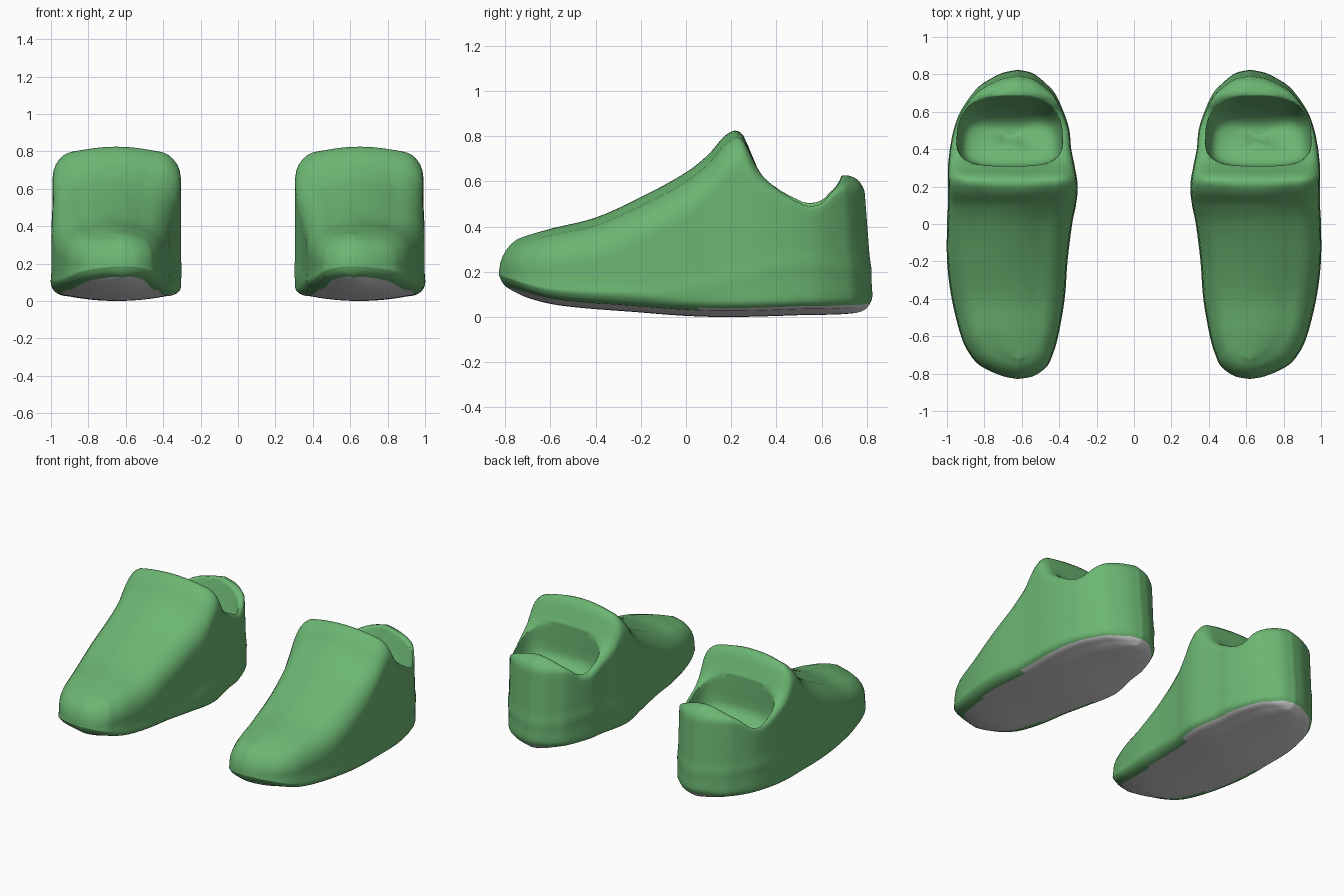
import bpy, bmesh, math
from mathutils import Matrix

if "Cube" in bpy.data.objects:
    bpy.data.objects.remove(bpy.data.objects["Cube"])


def material(name, rgb):
    m = bpy.data.materials.new(name)
    m.diffuse_color = (*rgb, 1)
    m.use_nodes = True
    m.node_tree.nodes["Principled BSDF"].inputs["Base Color"].default_value = m.diffuse_color
    return m


green = material("green_fabric", (0.15, 0.47, 0.17))
grey = material("grey_rubber", (0.70, 0.70, 0.70))


def curve(points):
    """Smooth function through (position, value) points."""
    n = len(points)
    slope = []
    for i in range(n):
        a, b = points[max(i - 1, 0)], points[min(i + 1, n - 1)]
        slope.append((b[1] - a[1]) / (b[0] - a[0]))

    def f(x):
        x = min(max(x, points[0][0]), points[-1][0])
        i = 0
        while i < n - 2 and x > points[i + 1][0]:
            i += 1
        (x0, v0), (x1, v1) = points[i], points[i + 1]
        h = x1 - x0
        t = (x - x0) / h
        return ((2 * t**3 - 3 * t**2 + 1) * v0 + (t**3 - 2 * t**2 + t) * h * slope[i]
                + (3 * t**2 - 2 * t**3) * v1 + (t**3 - t**2) * h * slope[i + 1])
    return f


# Plan outline: y, outer x, inner x
plan = [(-.825, -.62, -.62), (-.81, -.70, -.54), (-.76, -.81, -.47), (-.7, -.87, -.44),
        (-.6, -.92, -.41), (-.4, -.97, -.375), (-.2, -.995, -.36), (0, -.995, -.335),
        (.1, -.99, -.315), (.2, -.99, -.305), (.3, -.99, -.32), (.4, -.98, -.34),
        (.5, -.96, -.35), (.6, -.925, -.38), (.7, -.86, -.425), (.75, -.81, -.47),
        (.805, -.71, -.54), (.825, -.62, -.62)]
plan_y, plan_out, plan_in = (curve([(i, p[k]) for i, p in enumerate(plan)]) for k in range(3))

# Side profile: upper edge, underside, seam height, edge rounding, crown of the top
top = curve([(-.83, .31), (-.75, .345), (-.6, .39), (-.4, .44), (-.2, .53), (0, .64), (.1, .72),
             (.17, .80), (.22, .825), (.255, .80), (.29, .72), (.33, .635), (.4, .57), (.5, .515),
             (.56, .507), (.62, .53), (.67, .59), (.72, .625), (.78, .62), (.83, .60)])
bottom = curve([(-.83, .16), (-.8, .135), (-.7, .085), (-.55, .05), (-.2, .02), (0, .005),
                (.2, .0), (.5, .008), (.75, .018), (.83, .05)])
seam = curve([(-.83, .17), (-.6, .12), (-.2, .10), (.1, .14), (.45, .23), (.83, .21)])
round_top = curve([(-.83, .10), (-.5, .14), (.1, .15), (.22, .13), (.36, .05), (.83, .055)])
crown_top = curve([(-.83, .02), (-.5, .03), (.2, .035), (.3, .015), (.36, .0), (.62, .0),
                   (.72, .03), (.83, .03)])

STRIP, BEND, WALL = 12, 6, 16


def side_profile(y, outline_x, center, ct, cb):
    """Points from the sole edge up to the top edge on one side."""
    pts = []

    def place(sx, sy, z_of):
        yy = y * sy
        z = z_of(yy)
        if y > .5:
            yy -= .07 * max(z - .1, 0) * (y - .5) / .3
        pts.append((center + (outline_x - center) * sx, yy, z))

    rt = round_top(y)
    rb = .03 + .02 * min(max((y + .8) / .5, 0), 1)
    for k in range(BEND):
        a = math.pi / 2 * k / BEND
        place(1 - .24 * (1 - math.sin(a)), 1 - .05 * (1 - math.sin(a)),
              lambda q: bottom(q) + cb + rb * (1 - math.cos(a)))
    for k in range(WALL + 1):
        t = k / WALL
        z = (bottom(y) + cb + rb) * (1 - t) + (top(y) - ct - rt) * t
        bulge = .014 * math.exp(-((z - seam(y)) / .035) ** 2)
        place(1 + bulge, 1 + bulge * .4, lambda q: z)
    for k in range(1, BEND + 1):
        a = math.pi / 2 * k / BEND
        inset = rt * (1 - math.cos(a))
        place(1 - inset / .33, 1 - inset / .83,
              lambda q: top(q) - ct - rt * (1 - math.sin(a)))
    return pts


def strip(a, b, crown):
    """Points strictly between a and b, arched by crown."""
    pts = []
    for k in range(1, STRIP):
        t = k / STRIP
        x, y, z = (p + (q - p) * t for p, q in zip(a, b))
        pts.append((x, y, z + crown * (1 - (2 * t - 1) ** 2)))
    return pts


def build_shoe(name):
    bm = bmesh.new()
    steps = 6
    rings = []
    for i in range((len(plan) - 1) * steps + 1):
        u = i / steps
        y, xo, xi = plan_y(u), plan_out(u), plan_in(u)
        c = (xo + xi) / 2
        fade = min(1, (xi - xo) / .4)
        ct, cb = crown_top(y) * fade, .025 * fade
        outer, inner = side_profile(y, xo, c, ct, cb), side_profile(y, xi, c, ct, cb)
        ring = (strip(outer[0], inner[0], -cb) + inner
                + strip(inner[-1], outer[-1], ct) + outer[::-1])
        rings.append([bm.verts.new(p) for p in ring])
    n = len(rings[0])
    for a, b in zip(rings, rings[1:]):
        # Grey sole: flat underside, reaching up the bend towards the heel
        y = a[STRIP].co.y
        extra = 3 if y > .05 else 1 if y > -.4 else 0
        for k in range(n):
            j = (k + 1) % n
            f = bm.faces.new((a[k], a[j], b[j], b[k]))
            f.material_index = 1 if k < STRIP - 1 + extra or k >= n - 1 - extra else 0
    bmesh.ops.remove_doubles(bm, verts=bm.verts, dist=.0004)
    bmesh.ops.dissolve_degenerate(bm, edges=bm.edges, dist=.0001)
    bmesh.ops.recalc_face_normals(bm, faces=bm.faces)
    return finish(bm, name)


def finish(bm, name):
    me = bpy.data.meshes.new(name)
    bm.to_mesh(me)
    bm.free()
    me.materials.append(green)
    me.materials.append(grey)
    ob = bpy.data.objects.new(name, me)
    bpy.context.collection.objects.link(ob)
    return ob


def build_foot_hollow():
    """Cutter: rounded opening that narrows to a floor sloping down to the heel."""
    bm = bmesh.new()
    # z at front, z at back, front y, back y, half width
    levels = [(1, 1, .31, .70, .295), (.66, .66, .31, .69, .29), (.56, .56, .31, .67, .285),
              (.50, .46, .31, .64, .275), (.45, .36, .315, .605, .255), (.415, .30, .335, .565, .22),
              (.39, .27, .37, .52, .14), (.375, .27, .42, .47, .04)]
    tracks = [curve([(i, v[k]) for i, v in enumerate(levels)]) for k in range(5)]
    rings = []
    for s in range((len(levels) - 1) * 4 + 1):
        zf, zb, y0, y1, w = (f(s / 4) for f in tracks)
        ring = []
        for k in range(64):
            a = 2 * math.pi * k / 64
            ca, sa = math.cos(a), math.sin(a)
            px = math.copysign(abs(ca) ** .6, ca)
            py = math.copysign(abs(sa) ** (.55 if sa < 0 else .75), sa)
            t = (py + 1) / 2
            ring.append(bm.verts.new((-.665 + w * px, y0 + (y1 - y0) * t, zf + (zb - zf) * t)))
        rings.append(ring)
    for a, b in zip(rings, rings[1:]):
        for k in range(64):
            j = (k + 1) % 64
            bm.faces.new((a[k], a[j], b[j], b[k]))
    bm.faces.new(rings[0])
    bm.faces.new(rings[-1])
    bmesh.ops.recalc_face_normals(bm, faces=bm.faces)
    return finish(bm, "foot_hollow_cutter")


# Left shoe with hollow
shoe = build_shoe("left_shoe")
cutter = build_foot_hollow()
mod = shoe.modifiers.new("hollow", 'BOOLEAN')
mod.operation = 'DIFFERENCE'
mod.solver = 'EXACT'
mod.object = cutter
bpy.context.view_layer.objects.active = shoe
shoe.select_set(True)
bpy.ops.object.modifier_apply(modifier=mod.name)
bpy.data.objects.remove(cutter)

# Soften the rim of the opening
bm = bmesh.new()
bm.from_mesh(shoe.data)
rim = {v for e in bm.edges if e.calc_face_angle(0) > .6 for v in e.verts
       if v.co.z > .45 and v.co.y > .25}
for _ in range(2):
    rim |= {e.other_vert(v) for v in rim for e in v.link_edges}
rim = [v for v in rim if v.co.z > .42 and v.co.y > .25]
for _ in range(3):
    bmesh.ops.smooth_vert(bm, verts=rim, factor=.4, use_axis_x=True, use_axis_y=True, use_axis_z=True)
bm.to_mesh(shoe.data)
bm.free()
bpy.ops.object.shade_smooth_by_angle(angle=math.radians(65))

# Mirrored right shoe
mirrored = shoe.data.copy()
mirrored.transform(Matrix.Scale(-1, 4, (1, 0, 0)))
mirrored.flip_normals()
bpy.context.collection.objects.link(bpy.data.objects.new("right_shoe", mirrored))
